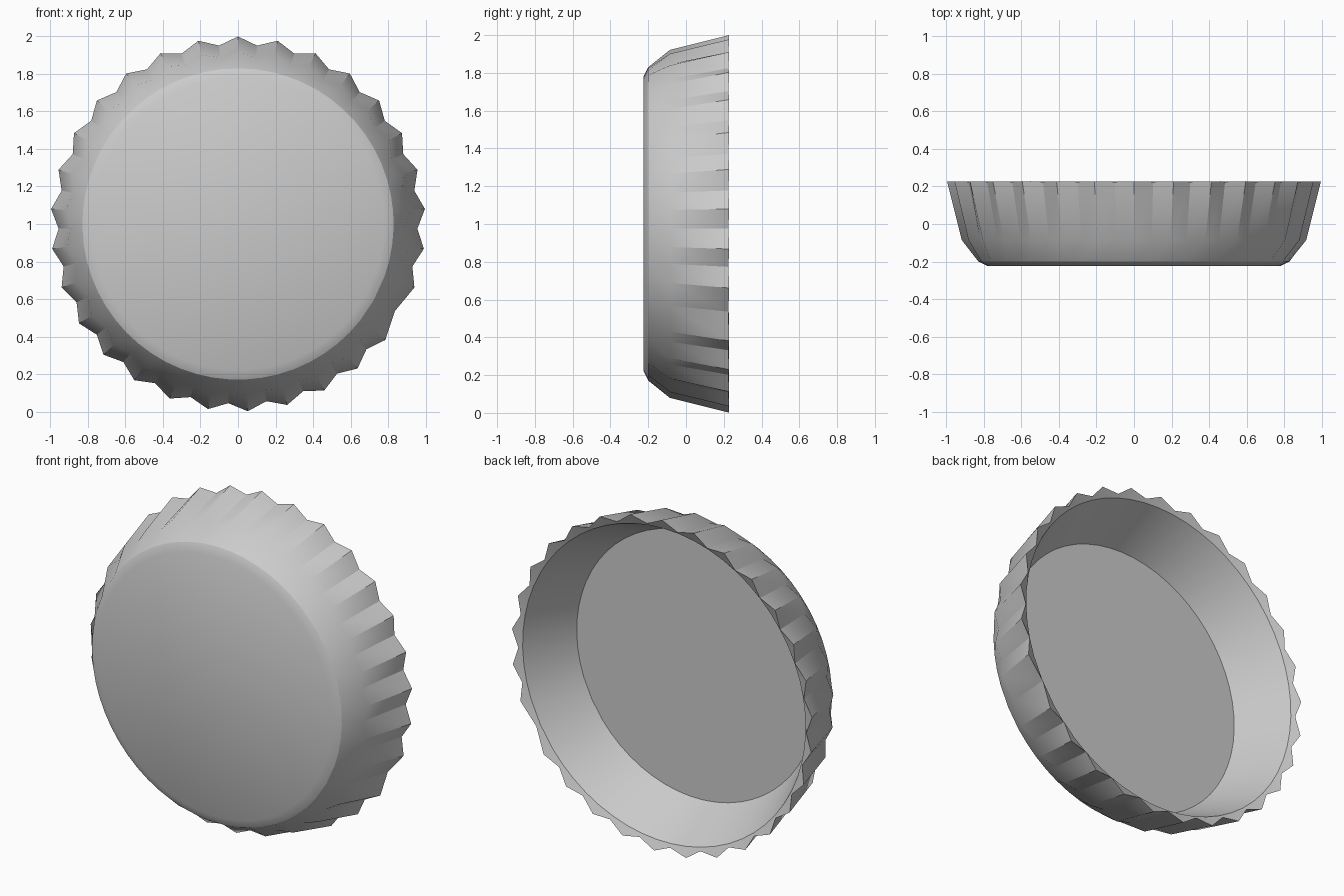
import bpy, bmesh, math

if "Cube" in bpy.data.objects:
    bpy.data.objects.remove(bpy.data.objects["Cube"])

TEETH, STEP = 29, math.radians(12.2)      # last gap is slightly wider than the rest
START = math.radians(-12.2 * 19)

# Angles alternate tip, valley; measured clockwise from the top seen from the front
angles = []
for i in range(TEETH):
    a = START + i * STEP
    nxt = a + STEP if i < TEETH - 1 else START + 2 * math.pi
    angles += [a, (a + nxt) / 2]

# Profile rows: (tip y, tip radius, valley y, valley radius), front -> rim -> inner floor
profile = [
    (-0.225, 0.78, -0.225, 0.78),
    (-0.20, 0.83, -0.20, 0.83),
    (-0.085, 0.922, -0.085, 0.892),
    (0.228, 1.0, 0.225, 0.957),
    (0.208, 0.94, 0.208, 0.94),
    (-0.10, 0.796, -0.10, 0.796),
]

bm = bmesh.new()
rings = []
for ty, tr, vy, vr in profile:
    ring = []
    for i, a in enumerate(angles):
        y, r = (vy, vr) if i % 2 else (ty, tr)
        ring.append(bm.verts.new((r * math.sin(a), y, 1.0 + r * math.cos(a))))
    rings.append(ring)

# Skin the rings, then close the front face and the inner floor
n = len(angles)
for lo, hi in zip(rings, rings[1:]):
    for i in range(n):
        j = (i + 1) % n
        bm.faces.new((lo[i], lo[j], hi[j], hi[i]))
bm.faces.new(rings[0])
bm.faces.new(rings[-1])
bmesh.ops.recalc_face_normals(bm, faces=bm.faces)

# Smooth shading; sharp front ring, crimp ridges, rim and inner corner
for f in bm.faces:
    f.smooth = True
for i in range(n):
    bm.edges.get((rings[2][i], rings[3][i])).smooth = False
    for k in (1, 3, 4, 5):
        bm.edges.get((rings[k][i], rings[k][(i + 1) % n])).smooth = False

mesh = bpy.data.meshes.new("bottle_cap")
bm.to_mesh(mesh)
bm.free()
cap = bpy.data.objects.new("bottle_cap", mesh)
bpy.context.collection.objects.link(cap)
